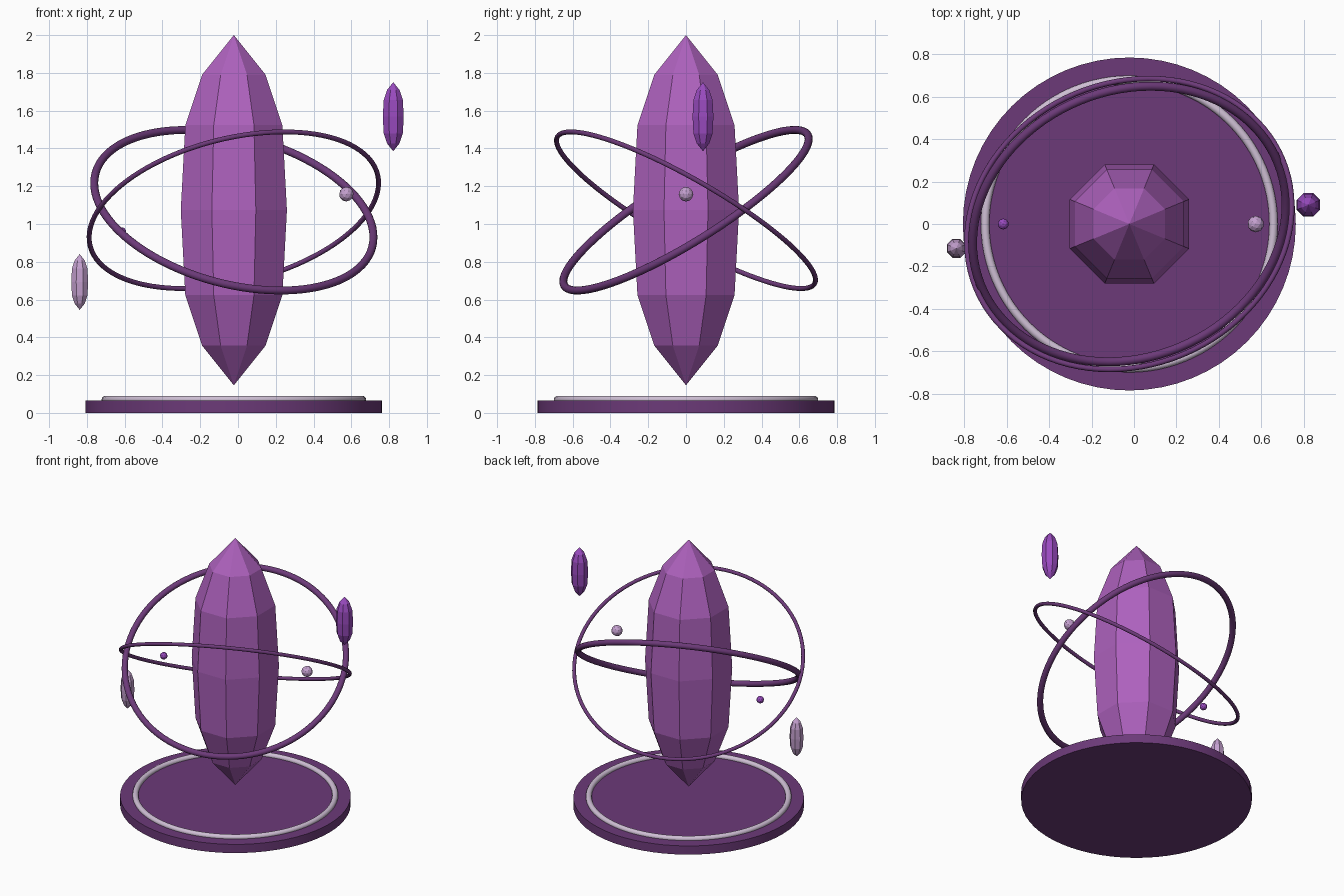
import bpy, bmesh
from math import radians, cos, sin, pi

if "Cube" in bpy.data.objects:
    bpy.data.objects.remove(bpy.data.objects["Cube"])

CX = -0.022   # axis of the main crystal and base
MID = 1.073   # height of the crystal's middle


def material(name, rgb):
    m = bpy.data.materials.new(name)
    m.diffuse_color = (*rgb, 1)
    m.use_nodes = True
    m.node_tree.nodes["Principled BSDF"].inputs["Base Color"].default_value = m.diffuse_color
    return m


dark = material("dark_purple", (0.15, 0.042, 0.19))
violet = material("crystal_purple", (0.42, 0.12, 0.51))
vivid = material("vivid_purple", (0.32, 0.07, 0.52))
pale = material("pale_lilac", (0.55, 0.35, 0.62))
silver = material("silver_lilac", (0.62, 0.52, 0.66))


def finish(name, mat, smooth=False):
    ob = bpy.context.object
    ob.name = name
    ob.data.materials.append(mat)
    if smooth:
        bpy.ops.object.shade_smooth_by_angle(angle=radians(40))
    return ob


# Eight-sided crystal: (flat-to-centre distance, height from middle)
PROFILE = [(0.168, -0.717), (0.257, -0.45), (0.281, 0), (0.257, 0.45), (0.168, 0.717)]


def crystal(name, loc, scale, mat):
    bm = bmesh.new()
    rows = []
    for d, z in PROFILE:
        r = d / cos(pi / 8)
        rows.append([bm.verts.new((r * cos(a), r * sin(a), z))
                     for a in ((i + 0.5) * pi / 4 for i in range(8))])
    bottom = bm.verts.new((0, 0, -0.927))
    top = bm.verts.new((0, 0, 0.927))
    for i in range(8):
        j = (i + 1) % 8
        bm.faces.new((bottom, rows[0][j], rows[0][i]))
        bm.faces.new((top, rows[-1][i], rows[-1][j]))
        for lo, hi in zip(rows, rows[1:]):
            bm.faces.new((lo[i], lo[j], hi[j], hi[i]))
    mesh = bpy.data.meshes.new(name)
    bm.to_mesh(mesh)
    bm.free()
    mesh.materials.append(mat)
    ob = bpy.data.objects.new(name, mesh)
    ob.location = loc
    ob.scale = (scale,) * 3
    bpy.context.collection.objects.link(ob)


def ring(name, z, major, minor, mat, tilt=(0, 0)):
    bpy.ops.mesh.primitive_torus_add(
        location=(CX, 0, z), major_radius=major, minor_radius=minor,
        major_segments=96, minor_segments=16,
        rotation=(radians(tilt[0]), radians(tilt[1]), 0))
    finish(name, mat, True)


def orb(name, loc, radius, mat):
    bpy.ops.mesh.primitive_ico_sphere_add(subdivisions=2, radius=radius, location=loc)
    finish(name, mat)


# Base plate with inlaid trim
bpy.ops.mesh.primitive_cylinder_add(vertices=64, radius=0.785, depth=0.065,
                                    location=(CX, 0, 0.0325))
finish("base_plate", dark, True)
ring("base_trim", 0.07, 0.68, 0.02, silver)

# Floating crystals
crystal("main_crystal", (CX, 0, MID), 1, violet)
crystal("upper_shard", (0.822, 0.09, 1.568), 0.197, vivid)
crystal("lower_shard", (-0.838, -0.115, 0.693), 0.159, pale)

# Tilted orbit rings
ring("thick_orbit_ring", MID, 0.758, 0.021, dark, (31, 15))
ring("thin_orbit_ring", MID, 0.784, 0.013, dark, (-29, -14))

# Orbiting beads
orb("large_bead", (0.574, 0, 1.158), 0.039, pale)
orb("small_bead", (-0.617, 0, 0.957), 0.026, vivid)
